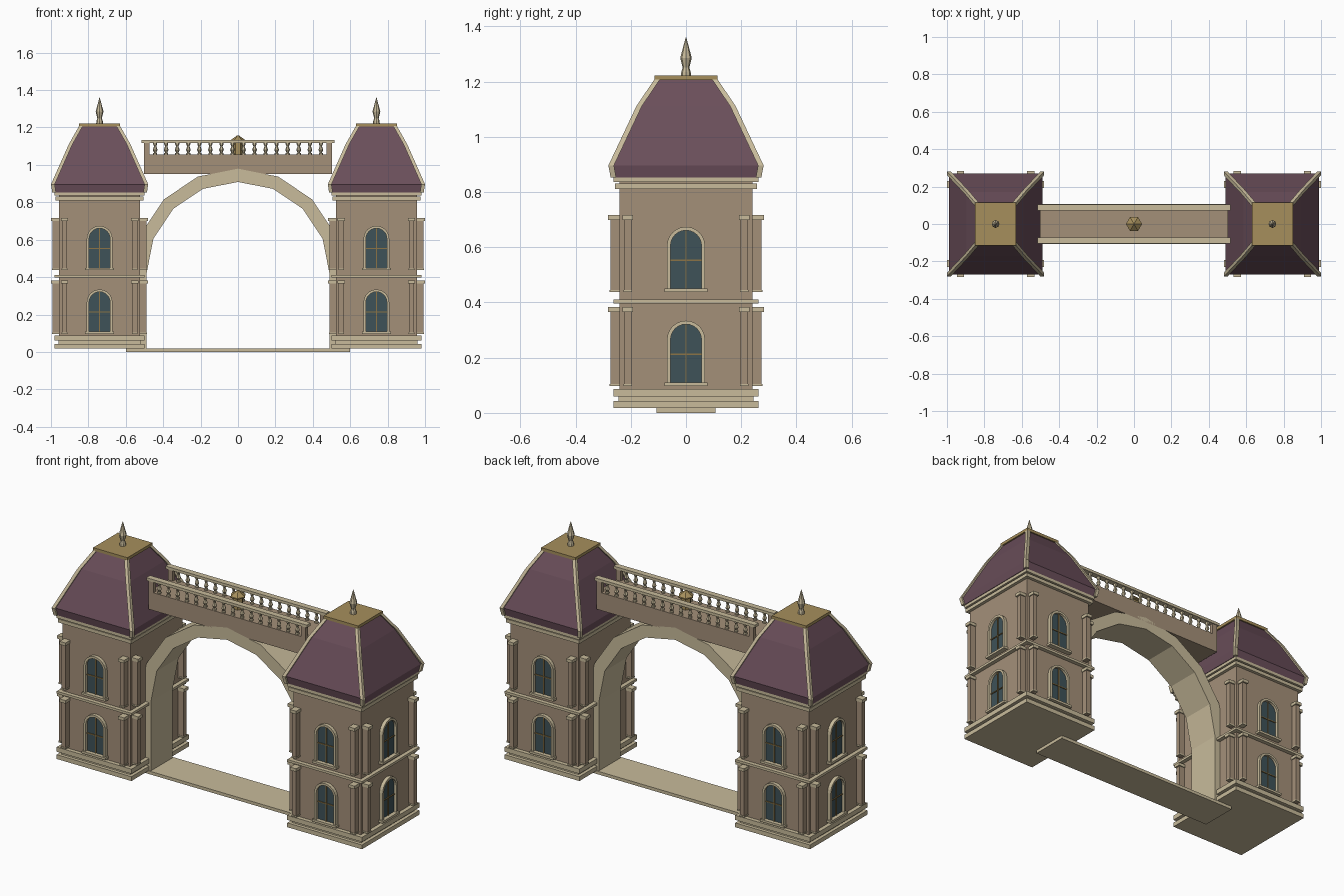
import bpy
import bmesh
from math import cos, sin, pi
from mathutils import Matrix

if "Cube" in bpy.data.objects:
    bpy.data.objects.remove(bpy.data.objects["Cube"])


def material(name, rgb):
    lin = [((c / 255 + 0.055) / 1.055) ** 2.4 for c in rgb] + [1]
    m = bpy.data.materials.new(name)
    m.use_nodes = True
    m.diffuse_color = lin
    m.node_tree.nodes["Principled BSDF"].inputs["Base Color"].default_value = lin
    return m


STONE = material("brown stone", (164, 144, 121))
TRIM = material("cream trim", (200, 187, 155))
ROOF = material("plum slate", (106, 78, 90))
GLASS = material("dark teal glass", (62, 82, 88))
GOLD = material("dull gold", (166, 143, 92))
BAR = material("bronze bars", (140, 116, 70))


def finish(name, bm, mat):
    bmesh.ops.recalc_face_normals(bm, faces=bm.faces)
    mesh = bpy.data.meshes.new(name)
    bm.to_mesh(mesh)
    bm.free()
    mesh.materials.append(mat)
    ob = bpy.data.objects.new(name, mesh)
    bpy.context.collection.objects.link(ob)
    return ob


def loft(bm, rings, mat=Matrix(), closed=False):
    """Skin matching rings; cap the ends, or close them into a loop."""
    vs = [[bm.verts.new(mat @ Matrix.Translation(p).to_translation()) for p in r] for r in rings]
    n = len(vs[0])
    pairs = list(zip(vs, vs[1:])) + ([(vs[-1], vs[0])] if closed else [])
    for a, b in pairs:
        for i in range(n):
            j = (i + 1) % n
            bm.faces.new((a[i], a[j], b[j], b[i]))
    if not closed:
        bm.faces.new(vs[0])
        bm.faces.new(vs[-1])


def rect(cx, cy, hx, hy, z):
    return [(cx + sx * hx, cy + sy * hy, z) for sx, sy in ((-1, -1), (1, -1), (1, 1), (-1, 1))]


def box(bm, cx, cy, hx, hy, z0, z1, mat=Matrix()):
    loft(bm, [rect(cx, cy, hx, hy, z0), rect(cx, cy, hx, hy, z1)], mat)


def lathe(bm, x, y, profile, sides):
    loft(bm, [[(x + r * cos(2 * pi * i / sides), y + r * sin(2 * pi * i / sides), z)
               for i in range(sides)] for r, z in profile])


def arch_outline(half, z0, spring, steps, y):
    """Upright round-headed outline, from one foot to the other."""
    arc = [(half * cos(pi * i / steps), y, spring + half * sin(pi * i / steps))
           for i in range(steps + 1)]
    return [(half, y, z0)] + arc + [(-half, y, z0)]


def arch_band(bm, inner, outer, z0, spring, steps, y0, y1, mat=Matrix()):
    loops = [arch_outline(h, z0, spring, steps, y)
             for h, y in ((inner, y0), (outer, y0), (outer, y1), (inner, y1))]
    loft(bm, list(zip(*loops)), mat)


TX, HX, HY = 0.74, 0.217, 0.24          # tower centre and wall half sizes
ROOF_PROFILE = [(0.243, 0.263, 0.853), (0.25, 0.271, 0.896),
                (0.155, 0.17, 1.11), (0.1, 0.105, 1.207)]
TIERS = [(0.097, 0.383), (0.437, 0.717)]


def tower(side, label):
    cx = TX * side

    # Walls and mouldings
    bm = bmesh.new()
    box(bm, cx, 0, HX, HY, 0.02, 0.853)
    finish(label + "_tower_walls", bm, STONE)
    bm = bmesh.new()
    for z0, z1, out in ((0.018, 0.043, 0.023), (0.043, 0.06, 0.004), (0.06, 0.087, 0.023),
                        (0.397, 0.411, 0.023), (0.81, 0.83, 0.018), (0.836, 0.853, 0.023)):
        box(bm, cx, 0, HX + out, HY + out, z0, z1)
    finish(label + "_tower_mouldings", bm, TRIM)

    # Four-sided bent roof, hip ribs, flat cap and finial
    bm = bmesh.new()
    loft(bm, [rect(cx, 0, hx, hy, z) for hx, hy, z in ROOF_PROFILE])
    finish(label + "_roof", bm, ROOF)
    bm = bmesh.new()
    for sx in (-1, 1):
        for sy in (-1, 1):
            loft(bm, [rect(cx + sx * hx, sy * hy, 0.01, 0.01, z) for hx, hy, z in ROOF_PROFILE])
    finish(label + "_roof_ribs", bm, TRIM)
    bm = bmesh.new()
    box(bm, cx, 0, 0.11, 0.114, 1.205, 1.222)
    finish(label + "_roof_cap", bm, GOLD)
    bm = bmesh.new()
    lathe(bm, cx, 0, [(0.018, 1.222), (0.017, 1.235), (0.012, 1.25),
                      (0.021, 1.285), (0.001, 1.36)], 8)
    finish(label + "_finial", bm, TRIM)

    # Pilasters and windows on each wall
    shafts, caps, frames, panes, bars = [bmesh.new() for _ in range(5)]
    for k in range(4):
        half, dist = (HX, HY) if k % 2 == 0 else (HY, HX)
        wall = (Matrix.Translation((cx, 0, 0)) @ Matrix.Rotation(k * pi / 2, 4, 'Z')
                @ Matrix.Translation((0, -dist, 0)))
        faces_arch = k == (3 if side > 0 else 1)
        for z0, z1 in TIERS:
            for s in (-1, 1):
                u = s * (half - 0.029)
                box(shafts, u, -0.014, 0.0135, 0.02, z0, z1 - 0.01, wall)
                box(caps, u, -0.018, 0.019, 0.025, z1 - 0.018, z1, wall)
                box(caps, u, -0.016, 0.016, 0.021, z0, z0 + 0.008, wall)
            if faces_arch:
                continue
            sill, spring = z0 + 0.003, z0 + 0.168
            arch_band(frames, 0.056, 0.069, sill, spring, 12, 0.005, -0.02, wall)
            box(frames, 0, -0.012, 0.077, 0.016, sill - 0.003, sill + 0.01, wall)
            loft(panes, [arch_outline(0.057, sill, spring, 12, y) for y in (0.002, -0.005)], wall)
            box(bars, 0, -0.006, 0.0025, 0.004, sill, spring + 0.056, wall)
            box(bars, 0, -0.006, 0.056, 0.004, sill + 0.11, sill + 0.115, wall)
    finish(label + "_pilaster_shafts", shafts, STONE)
    finish(label + "_pilaster_caps", caps, TRIM)
    finish(label + "_window_frames", frames, TRIM)
    finish(label + "_window_panes", panes, GLASS)
    finish(label + "_window_bars", bars, BAR)


tower(1, "left")
tower(-1, "right")

# Ground strip under the passage
bm = bmesh.new()
box(bm, 0, 0, 0.6, 0.107, 0, 0.018)
finish("ground_strip", bm, TRIM)

# Faceted arch between the towers
bm = bmesh.new()
arch_band(bm, 0.489, 0.56, 0.018, 0.42, 8, -0.1, 0.1)
finish("main_arch", bm, TRIM)

# Bridge deck
bm = bmesh.new()
box(bm, 0, 0, 0.503, 0.1, 0.952, 1.055)
finish("bridge_deck", bm, STONE)

# Railings with turned balusters
rails, balusters, posts = [bmesh.new() for _ in range(3)]
for y in (-0.088, 0.088):
    box(rails, 0, y, 0.515, 0.017, 1.118, 1.134)
    for s in (-1, 1):
        box(posts, s * 0.488, y, 0.015, 0.012, 1.05, 1.12)
    for i in range(16):
        lathe(balusters, -0.443 + 0.886 * i / 15, y,
              [(0.011, 1.053), (0.011, 1.062), (0.006, 1.066), (0.013, 1.08),
               (0.006, 1.1), (0.011, 1.11), (0.011, 1.12)], 6)
finish("handrails", rails, TRIM)
finish("railing_posts", posts, STONE)
finish("balusters", balusters, TRIM)

# Small six-sided lantern in the middle of the deck
bm = bmesh.new()
lathe(bm, 0, 0, [(0.028, 1.053), (0.028, 1.12), (0.043, 1.123), (0.043, 1.13), (0.004, 1.158)], 6)
finish("lantern", bm, GOLD)
